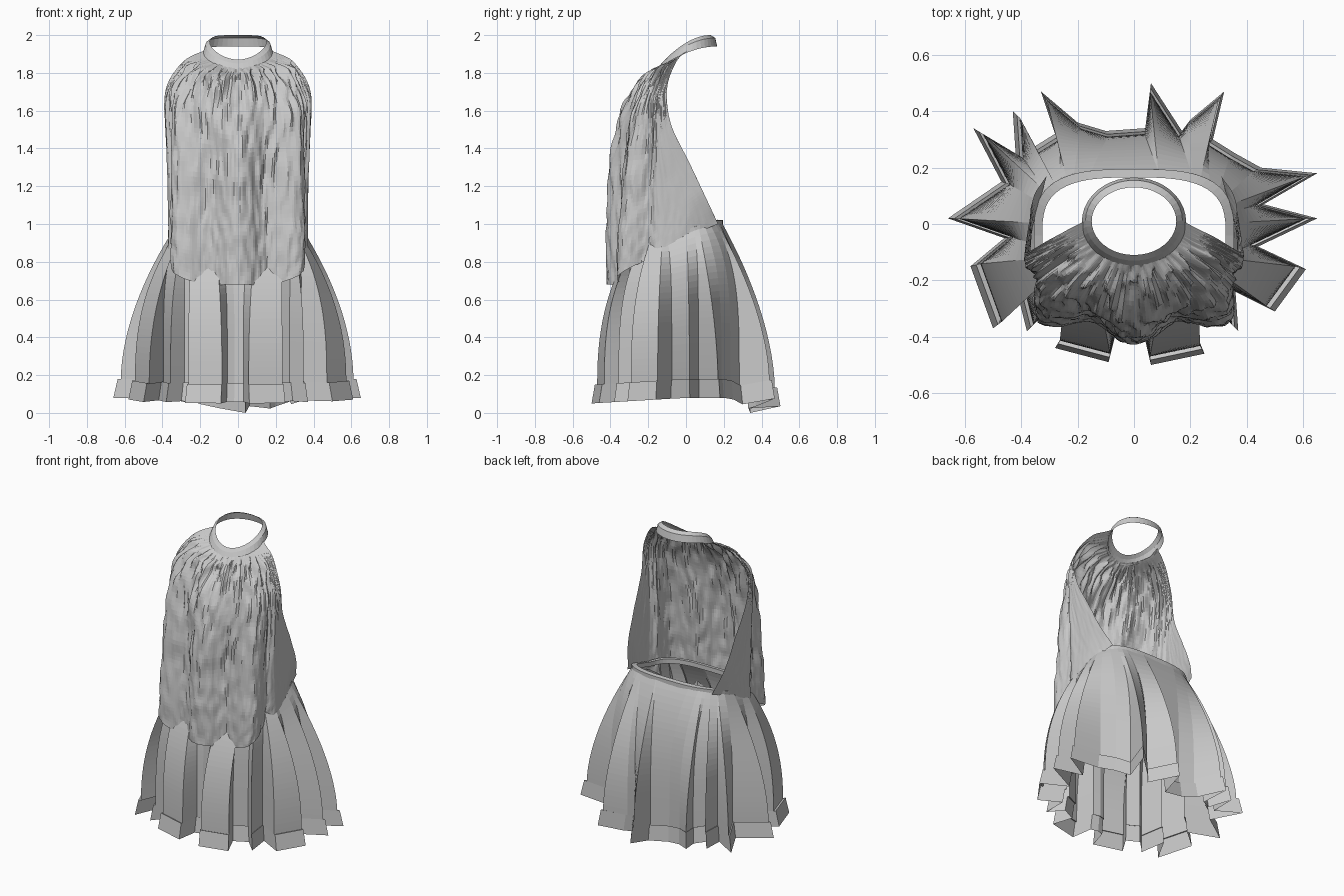
import bpy
import math
from mathutils import Vector, noise

cube = bpy.data.objects.get("Cube")
if cube:
    bpy.data.objects.remove(cube, do_unlink=True)

cloth = bpy.data.materials.new("grey_cloth")
cloth.use_nodes = True
GREY = (0.58, 0.58, 0.58, 1.0)
cloth.diffuse_color = GREY
cloth.node_tree.nodes["Principled BSDF"].inputs["Base Color"].default_value = GREY


def sheet(name, rows, closed=False):
    """Flat-shaded cloth surface through rows of points."""
    count = len(rows[0])
    verts = [point for row in rows for point in row]
    faces = []
    for r in range(len(rows) - 1):
        for c in range(count if closed else count - 1):
            d = (c + 1) % count
            a, b = r * count, (r + 1) * count
            faces.append((a + c, b + c, b + d, a + d))
    mesh = bpy.data.meshes.new(name)
    mesh.from_pydata(verts, [], faces)
    mesh.materials.append(cloth)
    obj = bpy.data.objects.new(name, mesh)
    bpy.context.collection.objects.link(obj)


def spline(points, t):
    """Smooth curve through points, with t from 0 to 1."""
    last = len(points) - 1
    i = min(int(t * last), last - 1)
    f = t * last - i
    p1, p2 = points[i], points[i + 1]
    p0 = points[i - 1] if i > 0 else p1 * 2 - p2
    p3 = points[i + 2] if i + 2 <= last else p2 * 2 - p1
    return (p1 * 2 + (p2 - p0) * f
            + (p0 * 2 - p1 * 5 + p2 * 4 - p3) * f ** 2
            + (p1 * 3 - p0 - p2 * 3 + p3) * f ** 3) * 0.5


def clamp(value):
    return max(0.0, min(1.0, value))


def ease(value):
    value = clamp(value)
    return value * value * (3 - 2 * value)


# Collar: band that lies flat in front and arches up to stand upright behind
def collar_ring(half_width, front, back, low, high, segments=40):
    ring = []
    for i in range(segments):
        a = math.tau * i / segments
        t = (1 - math.cos(a)) / 2
        ring.append(Vector((half_width * math.sin(a),
                            front + (back - front) * t,
                            low + (high - low) * math.sin(t * math.pi / 2) ** 0.9)))
    return ring


sheet("collar", [collar_ring(0.15, -0.11, 0.13, 1.87, 2.0),
                 collar_ring(0.172, -0.13, 0.155, 1.85, 1.985),
                 collar_ring(0.185, -0.15, 0.165, 1.82, 1.94)], closed=True)

# Bodice: rails from the neck to the hem, front centre round to the open back edge
centre = [(0, -.14, 1.83), (0, -.24, 1.75), (0, -.33, 1.58), (0, -.36, 1.35),
          (0, -.375, 1.1), (0, -.38, .9), (0, -.38, .68)]
quarter = [(.1, -.11, 1.85), (.17, -.2, 1.79), (.22, -.28, 1.62), (.22, -.33, 1.38),
           (.22, -.35, 1.12), (.23, -.37, .9), (.23, -.37, .69)]
side = [(.16, -.05, 1.88), (.28, -.12, 1.82), (.355, -.18, 1.66), (.36, -.2, 1.4),
        (.36, -.22, 1.15), (.36, -.23, .95), (.355, -.24, .8)]
flank = [(.17, -.02, 1.9), (.29, -.08, 1.84), (.38, -.13, 1.68), (.38, -.13, 1.46),
         (.37, -.09, 1.23), (.365, -.05, 1.05), (.365, -.05, .91)]
edge = [(.175, .01, 1.92), (.29, -.05, 1.86), (.38, -.1, 1.72), (.385, -.08, 1.53),
        (.37, .02, 1.32), (.355, .1, 1.15), (.31, .17, 1.0)]
half = [[Vector(p) for p in rail] for rail in (centre, quarter, side, flank, edge)]
mirrored = [[Vector((-p.x, p.y, p.z)) for p in rail] for rail in half[:0:-1]]
rails = mirrored + half

ROWS, COLUMNS = 60, 176
bodice_rows = []
for r in range(ROWS + 1):
    v = r / ROWS
    across = [spline(rail, v) for rail in rails]
    row = []
    for c in range(COLUMNS + 1):
        u = c / COLUMNS
        s = abs(u - 0.5) * 8
        p = spline(across, u)
        out = Vector((p.x, p.y + 0.02, 0)).normalized()
        front = 1 - ease((s - 1.9) / 0.8)
        start = clamp(v * 9)
        # hanging folds, neck gathers and fine crinkles
        fold = 0.042 * ease((v - 0.1) / 0.5) * math.cos(4.2 * s) * front
        gather = noise.noise(Vector((u * 52, v * 9, 3.0)))
        gather *= 0.065 * start * (1 - v) ** 2.2 * (0.15 + 0.85 * front)
        crinkle = noise.noise(Vector((u * 60, v * 13, 8.0))) * 0.012 * start
        crinkle *= 0.15 + 0.85 * front
        row.append(p + out * (fold + gather + crinkle))
    bodice_rows.append(row)
sheet("bodice", bodice_rows)

# Skirt: hem outline of box pleats and knife pleats, anticlockwise from the front
hem = [(-.02, -.36), (.03, -.37), (.06, -.5), (.25, -.46), (.2, -.34), (.29, -.3),
       (.37, -.38), (.36, -.24), (.5, -.31), (.61, -.16), (.44, -.08), (.65, .02),
       (.46, .07), (.65, .18), (.45, .2), (.36, .25), (.28, .3), (.32, .47),
       (.2, .37), (.17, .33), (.06, .5), (.04, .34), (-.1, .33), (-.2, .36),
       (-.33, .47), (-.28, .32), (-.36, .27), (-.43, .4), (-.42, .25), (-.57, .34),
       (-.47, .15), (-.66, .02), (-.46, -.05), (-.58, -.15), (-.5, -.37),
       (-.42, -.22), (-.38, -.38), (-.3, -.3), (-.22, -.34), (-.28, -.44),
       (-.09, -.49), (-.06, -.37)]


def waist_point(angle, grow=0.0, lift=0.0):
    """Rounded-square waistline that rises towards the back."""
    cx, cy = math.cos(angle), math.sin(angle)
    x = math.copysign(abs(cx) ** 0.65, cx) * (0.355 + grow)
    y = math.copysign(abs(cy) ** 0.65, cy) * (0.235 + grow) - 0.04
    return Vector((x, y, 0.915 + 0.085 * ease((y + 0.15) / 0.35) + lift))


def hem_height(x, y):
    """The hem dips at the back centre and a little in front."""
    dip = 0.08 * ease((y - 0.2) / 0.12) * clamp(1 - abs(x - 0.04) / 0.45)
    return 0.08 - dip + 0.2 * max(0, y - 0.34) - 0.03 * clamp(-y / 0.5)


def hem_ring(scale, lift):
    return [Vector((x * scale, y * scale, hem_height(x, y) + lift)) for x, y in hem]


# Every pleat leaves the waist at the same slope; shallow folds then hang straight
waist = [waist_point(math.atan2(y + 0.03, x)) for x, y in hem]
skirt_end = hem_ring(0.94, 0.095)
STEPS = 24
skirt_rows = []
for r in range(STEPS + 1):
    t = r / STEPS
    row = []
    for top, bottom in zip(waist, skirt_end):
        reach = (bottom - top).to_2d().length
        power = max(1.5, min(5.0, 0.48 / reach))
        p = top.lerp(bottom, 1 - (1 - t) ** power)
        p.z = top.z + (bottom.z - top.z) * t
        row.append(p)
    skirt_rows.append(row)
sheet("pleated_skirt", skirt_rows, closed=True)

# Hem band: stepped border that kicks outwards
sheet("hem_band", [skirt_end, hem_ring(0.965, 0.1), hem_ring(1.0, 0.0)], closed=True)

# Waistband: narrow folded strip round the skirt top
angles = [math.tau * i / 56 for i in range(56)]
profile = [(0.0, -0.01), (0.0, 0.02), (-0.03, 0.025), (-0.03, -0.005)]
sheet("waistband", [[waist_point(a, grow, lift) for a in angles]
                    for grow, lift in profile], closed=True)
